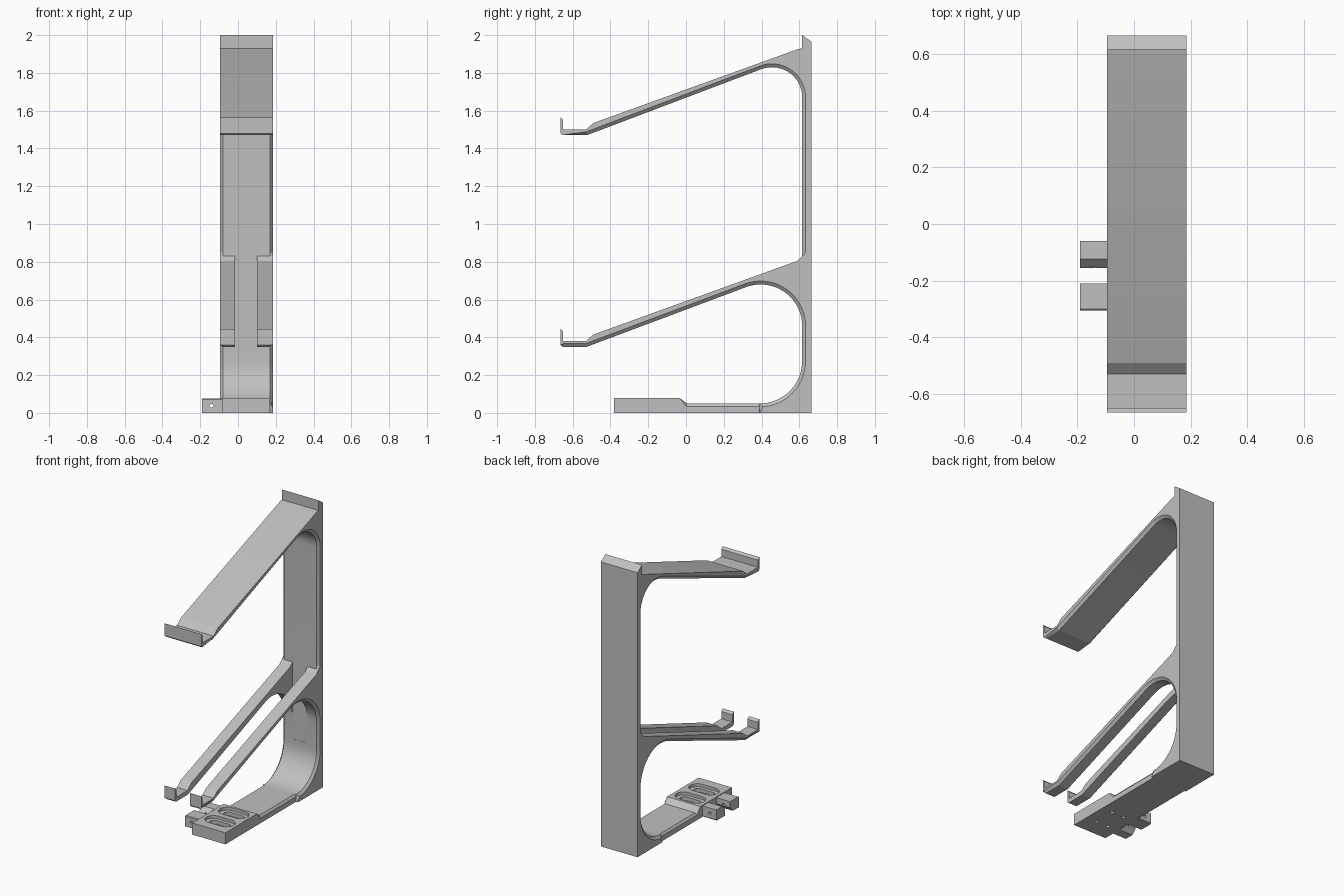
import bpy, bmesh, math
from mathutils import Vector

cube = bpy.data.objects.get("Cube")
if cube:
    bpy.data.objects.remove(cube, do_unlink=True)

GREY = (0.53, 0.53, 0.53, 1)
mat = bpy.data.materials.new("plain_grey")
mat.use_nodes = True
mat.diffuse_color = GREY
mat.node_tree.nodes["Principled BSDF"].inputs["Base Color"].default_value = GREY


def loft(name, rings):
    """Solid through matching rings of 3D points, capped at both ends."""
    bm = bmesh.new()
    rows = [[bm.verts.new(p) for p in ring] for ring in rings]
    n = len(rows[0])
    for a, b in zip(rows, rows[1:]):
        for i in range(n):
            j = (i + 1) % n
            bm.faces.new((a[i], a[j], b[j], b[i]))
    bm.faces.new(rows[0][::-1])
    bm.faces.new(rows[-1])
    bmesh.ops.remove_doubles(bm, verts=bm.verts, dist=1e-5)
    bmesh.ops.recalc_face_normals(bm, faces=bm.faces)
    mesh = bpy.data.meshes.new(name)
    bm.to_mesh(mesh)
    bm.free()
    mesh.materials.append(mat)
    ob = bpy.data.objects.new(name, mesh)
    bpy.context.collection.objects.link(ob)
    return ob


def inset(profile, d):
    """Move flagged (y, z, flag) points inward along the mitred normal."""
    pts = [Vector(p[:2]) for p in profile]
    out = []
    for i, p in enumerate(pts):
        e1 = (p - pts[i - 1]).normalized()
        e2 = (pts[(i + 1) % len(pts)] - p).normalized()
        n1, n2 = Vector((-e1.y, e1.x)), Vector((-e2.y, e2.x))
        out.append(p + (n1 + n2) / (1 + n1.dot(n2)) * d * profile[i][2])
    return out


def side_part(name, profile, x0, x1, chamfer=0.0, width=0.015):
    """Extrude a side profile along x, chamfering its flagged edges."""
    full = [p[:2] for p in profile]
    stations = [(x0, full), (x1, full)]
    if chamfer:
        small = inset(profile, chamfer)
        stations = [(x0, small), (x0 + width, full), (x1 - width, full), (x1, small)]
    return loft(name, [[(x, y, z) for y, z in ring] for x, ring in stations])


def box(y0, y1, z0, z1):
    return [(y0, z0), (y1, z0), (y1, z1), (y0, z1)]


def arc(cy, cz, r, a0, a1, steps=18):
    angles = [math.radians(a0 + (a1 - a0) * i / steps) for i in range(steps + 1)]
    return [(cy + r * math.cos(a), cz + r * math.sin(a), 1) for a in angles]


def pill(cx, cy, half, r, z0, z1):
    """Upright slot shape, long along x; half = 0 makes a round hole."""
    ring = [(x, y) for x, y, _ in arc(cx + half, cy, r, -90, 90, 12)
            + arc(cx - half, cy, r, 90, 270, 12)]
    if half == 0:
        ring = [(x, y) for x, y, _ in arc(cx, cy, r, 0, 345, 23)]
    return loft("cutter", [[(x, y, z) for x, y in ring] for z in (z0, z1)])


def cut(ob, cutter):
    cutter.hide_render = True
    mod = ob.modifiers.new("cut", "BOOLEAN")
    mod.operation, mod.solver, mod.object = "DIFFERENCE", "EXACT", cutter
    bpy.context.view_layer.objects.active = ob
    bpy.ops.object.modifier_apply(modifier=mod.name)
    bpy.data.objects.remove(cutter, do_unlink=True)


def shelf(z, tip_flag):
    """Sloped arm with an upturned lip, from the wall out and back under."""
    return [(0.615, z + 0.46, 0), (0.59, z + 0.455, 0), (-0.49, z + 0.065, 0),
            (-0.53, z + 0.03, 0), (-0.65, z + 0.03, 0), (-0.65, z + 0.08, 0),
            (-0.665, z + 0.095, 0), (-0.665, z + 0.01, 0),
            (-0.655, z, tip_flag), (-0.525, z, 1)]


# Upright wall with both shelves and the curved foot, as one profile
frame_profile = [(0.665, 0, 0), (0.665, 1.965, 0), (0.615, 2.0, 0)]
frame_profile += shelf(1.47, 0) + arc(0.455, 1.67, 0.16, 110, 0)
frame_profile += [(0.615, 0.85, 1)] + shelf(0.35, 1.0)
frame_profile[-10:-9] = [(0.615, 0.83, 0)]
frame_profile += arc(0.395, 0.46, 0.22, 110, 0) + arc(0.39, 0.275, 0.225, 0, -90)
frame_profile += [(0.39, 0, 0)]
frame = side_part("stand_frame", frame_profile, -0.095, 0.185, 0.018)

# Slot that splits the lower shelf into two arms
cut(frame, side_part("cutter", box(-0.8, 0.616, 0.3, 0.95), -0.015, 0.10))

# Base plate with the raised front block
base_profile = [(-0.38, 0, 0), (0.40, 0, 0), (0.40, 0.05, 0), (0.385, 0.05, 1),
                (0.005, 0.05, 1), (-0.035, 0.08, 0), (-0.38, 0.08, 0)]
base = side_part("base_plate", base_profile, -0.085, 0.17, 0.015, 0.012)

# Recessed pockets, finger slots and screw holes in the block
ROWS = (-0.108, -0.258)
for y in ROWS:
    cut(base, pill(0.043, y, 0.05, 0.055, 0.06, 0.12))
    cut(base, pill(0.043, y, 0.045, 0.03, 0.035, 0.12))
    for dx in (-0.045, 0.045):
        cut(base, pill(0.043 + dx, y, 0, 0.012, -0.05, 0.1))

# Side tabs, one chamfered on top and one underneath
rear = [(-0.06, 0.005), (-0.065, 0), (-0.155, 0), (-0.155, 0.042),
        (-0.124, 0.075), (-0.06, 0.075)]
front = [(-0.21, 0.033), (-0.242, 0), (-0.305, 0), (-0.305, 0.07),
         (-0.3, 0.075), (-0.21, 0.075)]
tabs = [side_part("rear_side_tab", rear, -0.19, -0.08),
        side_part("front_side_tab", front, -0.19, -0.08)]
for tab in tabs:
    hole = [(x, z) for x, z, _ in arc(-0.14, 0.038, 0.01, 0, 345, 15)]
    cut(tab, loft("cutter", [[(x, y, z) for x, z in hole] for y in (-0.4, 0)]))

# Smooth curves, crisp edges
bpy.ops.object.select_all(action="DESELECT")
for ob in [frame, base] + tabs:
    ob.select_set(True)
bpy.context.view_layer.objects.active = frame
bpy.ops.object.shade_smooth_by_angle(angle=math.radians(18))
